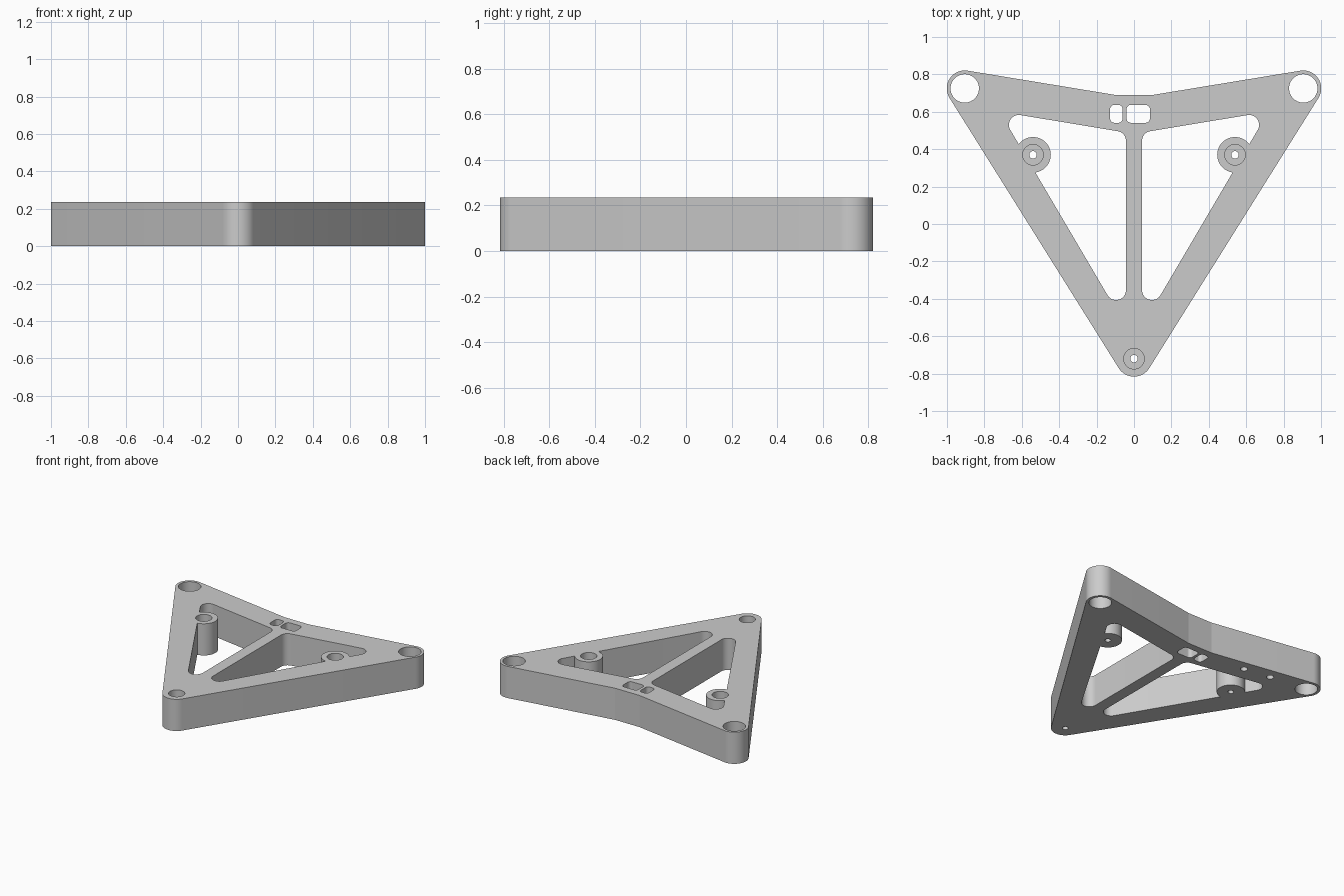
import bpy
from math import cos, sin, tan, atan2, radians, pi
from mathutils import Vector

if "Cube" in bpy.data.objects:
    bpy.data.objects.remove(bpy.data.objects["Cube"])

HEIGHT = 0.235
CORNER, TIP, POST = (0.905, 0.725), (0, -0.72), (0.54, 0.37)
RIM = 0.096

grey = bpy.data.materials.new("grey plastic")
grey.use_nodes = True
grey.diffuse_color = (0.6, 0.6, 0.6, 1)
grey.node_tree.nodes["Principled BSDF"].inputs["Base Color"].default_value = (0.6, 0.6, 0.6, 1)


def arc(centre, r, start, end, steps=24):
    """Points along an arc, angles in degrees."""
    angles = [radians(start + (end - start) * i / steps) for i in range(steps + 1)]
    return [(centre[0] + r * cos(a), centre[1] + r * sin(a)) for a in angles]


def circle(centre, r):
    return arc(centre, r, 0, 360, 64)[:-1]


def rounded(points, r):
    """Round every corner of a convex counter-clockwise polygon."""
    out = []
    for i, p in enumerate(points):
        p = Vector(p)
        a = (Vector(points[i - 1]) - p).normalized()
        b = (Vector(points[(i + 1) % len(points)]) - p).normalized()
        half = a.angle(b) / 2
        centre = p + (a + b).normalized() * (r / sin(half))
        first = p + a * (r / tan(half)) - centre
        start = atan2(first.y, first.x)
        sweep = pi - 2 * half
        out += arc(centre, r, start * 180 / pi, (start + sweep) * 180 / pi)
    return out


def mirrored(points):
    return [(-x, y) for x, y in reversed(points)]


def prism(name, points, z0, z1):
    """Extrude a counter-clockwise outline between two heights."""
    n = len(points)
    verts = [(x, y, z) for z in (z0, z1) for x, y in points]
    faces = [list(range(n))[::-1], list(range(n, 2 * n))]
    faces += [(i, (i + 1) % n, n + (i + 1) % n, n + i) for i in range(n)]
    mesh = bpy.data.meshes.new(name)
    mesh.from_pydata(verts, [], faces)
    mesh.materials.append(grey)
    obj = bpy.data.objects.new(name, mesh)
    bpy.context.collection.objects.link(obj)
    return obj


def cut(target, cutter):
    """Subtract the cutter from the target and discard it."""
    cutter.hide_render = True
    mod = target.modifiers.new("cut", "BOOLEAN")
    mod.operation, mod.solver, mod.object = "DIFFERENCE", "EXACT", cutter
    bpy.context.view_layer.objects.active = target
    bpy.ops.object.modifier_apply(modifier=mod.name)
    bpy.data.objects.remove(cutter)


# Triangular frame with rounded corners and a shallow notch at the back
side = arc(CORNER, RIM, -32, 99.3) + [(0.1, 0.69)]
frame = prism("bracket_frame", side + mirrored(side) + arc(TIP, RIM, 212, 328), 0, HEIGHT)

# Two windows beside the centre web, each leaving a round post standing
window = rounded([(0.043, -0.548), (0.719, 0.601), (0.043, 0.489)], 0.053)
for outline, sx in ((window, 1), (mirrored(window), -1)):
    post = (POST[0] * sx, POST[1])
    cutter = prism("window_cutter", outline, -0.1, HEIGHT + 0.1)
    cut(cutter, prism("post_core", circle(post, 0.095), -0.2, HEIGHT + 0.2))
    cut(frame, cutter)
    # Large through hole in each back corner
    cut(frame, prism("corner_hole", circle((CORNER[0] * sx, CORNER[1]), 0.076), -0.1, HEIGHT + 0.1))

# Counterbored screw holes in the posts and the front tip
for x, y in (POST, (-POST[0], POST[1]), TIP):
    cut(frame, prism("counterbore", circle((x, y), 0.055), 0.06, HEIGHT + 0.1))
    cut(frame, prism("screw_hole", circle((x, y), 0.02), -0.1, 0.1))

# Pair of rounded slots behind the web
for x0, x1 in ((-0.128, -0.061), (-0.04, 0.085)):
    slot = rounded([(x0, 0.541), (x1, 0.541), (x1, 0.637), (x0, 0.637)], 0.024)
    cut(frame, prism("slot_cutter", slot, -0.1, HEIGHT + 0.1))

# Blind pilot holes in the underside
for centre in ((-0.41, 0.663), (-0.614, 0.693)):
    cut(frame, prism("pilot_hole", circle(centre, 0.025), -0.1, 0.12))

frame.select_set(True)
bpy.context.view_layer.objects.active = frame
bpy.ops.object.shade_smooth_by_angle(angle=radians(8))
